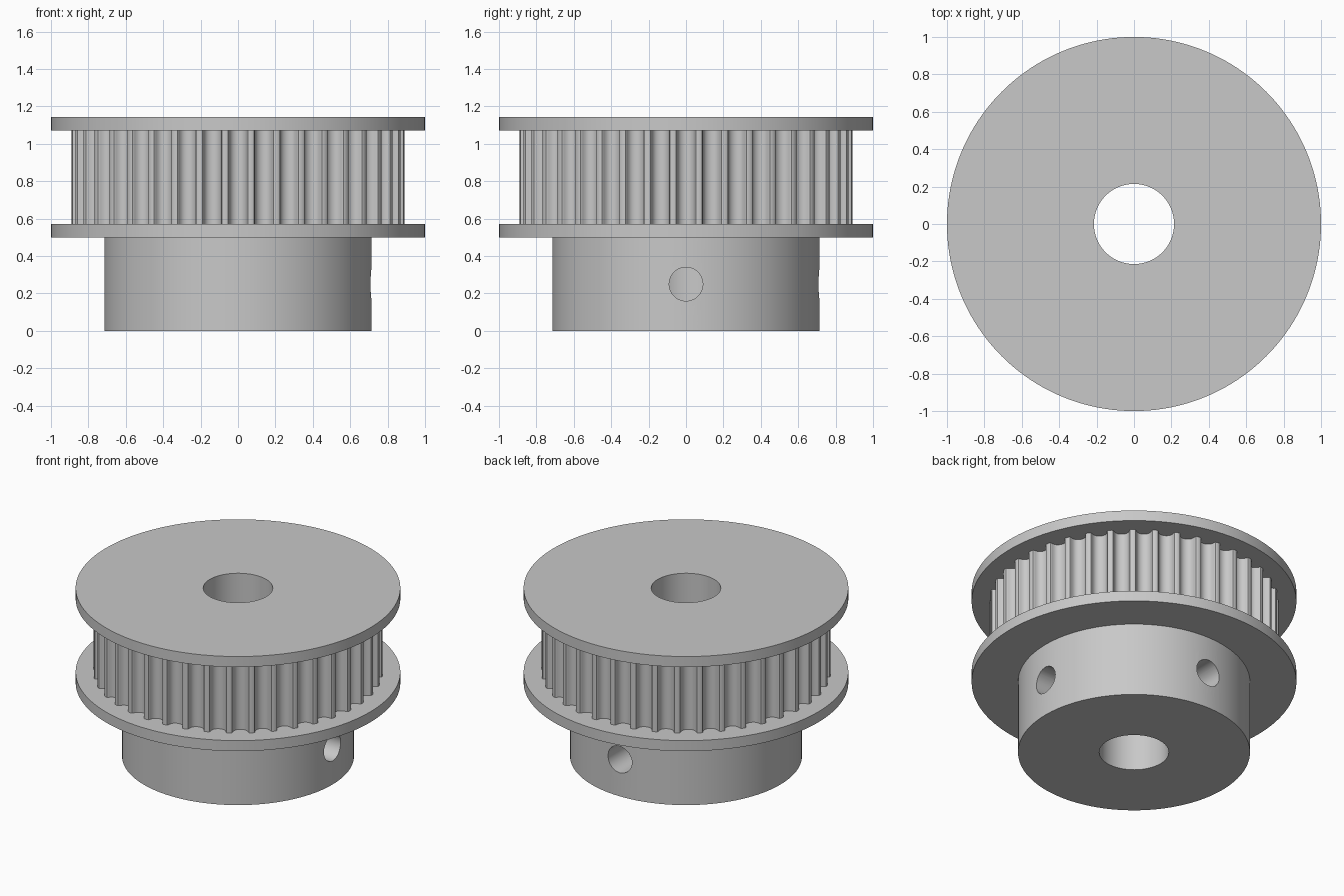
import bpy
import bmesh
from math import sin, cos, pi, radians, sqrt
from mathutils import Matrix

if "Cube" in bpy.data.objects:
    bpy.data.objects.remove(bpy.data.objects["Cube"], do_unlink=True)

MM = 1 / 14            # drawing millimetres to model units
TEETH = 40
BORE = 3 * MM
HUB_TOP, BELT_LOW, BELT_HIGH, TOP = (h * MM for h in (7, 8, 15, 16))

metal = bpy.data.materials.new("plain_grey_metal")
metal.use_nodes = True
grey = (0.58, 0.58, 0.58, 1)
metal.diffuse_color = grey
metal.node_tree.nodes["Principled BSDF"].inputs["Base Color"].default_value = grey


def circle(radius, count):
    return [(radius * cos(2 * pi * i / count), radius * sin(2 * pi * i / count))
            for i in range(count)]


def prism(name, outline, z0, z1, matrix=Matrix()):
    """Extrude a closed outline from z0 to z1."""
    bm = bmesh.new()
    base = bm.faces.new([bm.verts.new((x, y, z0)) for x, y in outline])
    grown = bmesh.ops.extrude_face_region(bm, geom=[base], use_keep_orig=True)
    moved = [v for v in grown["geom"] if isinstance(v, bmesh.types.BMVert)]
    bmesh.ops.translate(bm, verts=moved, vec=(0, 0, z1 - z0))
    bmesh.ops.recalc_face_normals(bm, faces=bm.faces)
    bm.transform(matrix)
    mesh = bpy.data.meshes.new(name)
    bm.to_mesh(mesh)
    bm.free()
    mesh.materials.append(metal)
    obj = bpy.data.objects.new(name, mesh)
    bpy.context.scene.collection.objects.link(obj)
    return obj


def cut(obj, cutters):
    """Subtract the cutters and keep the resulting mesh."""
    for cutter in cutters:
        mod = obj.modifiers.new("cut", "BOOLEAN")
        mod.operation = "DIFFERENCE"
        mod.solver = "EXACT"
        mod.object = cutter
    bpy.context.view_layer.update()
    graph = bpy.context.evaluated_depsgraph_get()
    mesh = bpy.data.meshes.new_from_object(obj.evaluated_get(graph))
    obj.modifiers.clear()
    obj.data = mesh


def toothed_outline():
    """Belt wheel outline: rounded grooves spaced around the rim."""
    # half groove as (half width, depth), from rim to bottom
    half = [(0.847, 0), (0.735, 0.037), (0.678, 0.131), (0.656, 0.238),
            (0.62, 0.343), (0.572, 0.444), (0.512, 0.54), (0.406, 0.637),
            (0.282, 0.707), (0.144, 0.75)]
    groove = [(-w, d) for w, d in half] + [(0, 0.764)] + half[::-1]
    reach = sqrt(12.478 ** 2 - half[0][0] ** 2)
    points = []
    for i in range(TEETH):
        a = 2 * pi * i / TEETH
        for w, d in groove:
            r = reach - d
            points.append(((r * cos(a) - w * sin(a)) * MM,
                           (r * sin(a) + w * cos(a)) * MM))
    return points


# Main parts, stacked from the bottom
hub = prism("hub", circle(10 * MM, 160), 0, HUB_TOP)
lower_flange = prism("lower_flange", circle(1, 160), HUB_TOP, BELT_LOW)
belt_wheel = prism("toothed_wheel", toothed_outline(), BELT_LOW, BELT_HIGH)
upper_flange = prism("upper_flange", circle(1, 160), BELT_HIGH, TOP)
parts = [hub, lower_flange, belt_wheel, upper_flange]

# Cutters: the shaft bore and two screw holes at a right angle
bore = prism("bore_cutter", circle(BORE, 80), -0.2, TOP + 0.2)
to_side = Matrix.Translation((0, 0, 0.25)) @ Matrix.Rotation(pi / 2, 4, "Y")
screws = [prism("screw_hole_cutter", circle(0.09, 48), 0, 1,
                Matrix.Rotation(turn, 4, "Z") @ to_side)
          for turn in (0, pi / 2)]

for part in parts:
    cut(part, [bore] + (screws if part == hub else []))
for cutter in [bore] + screws:
    bpy.data.objects.remove(cutter, do_unlink=True)

# Smooth walls with crisp edges
for obj in bpy.context.view_layer.objects:
    obj.select_set(obj in parts)
bpy.context.view_layer.objects.active = hub
bpy.ops.object.shade_smooth_by_angle(angle=radians(30))
